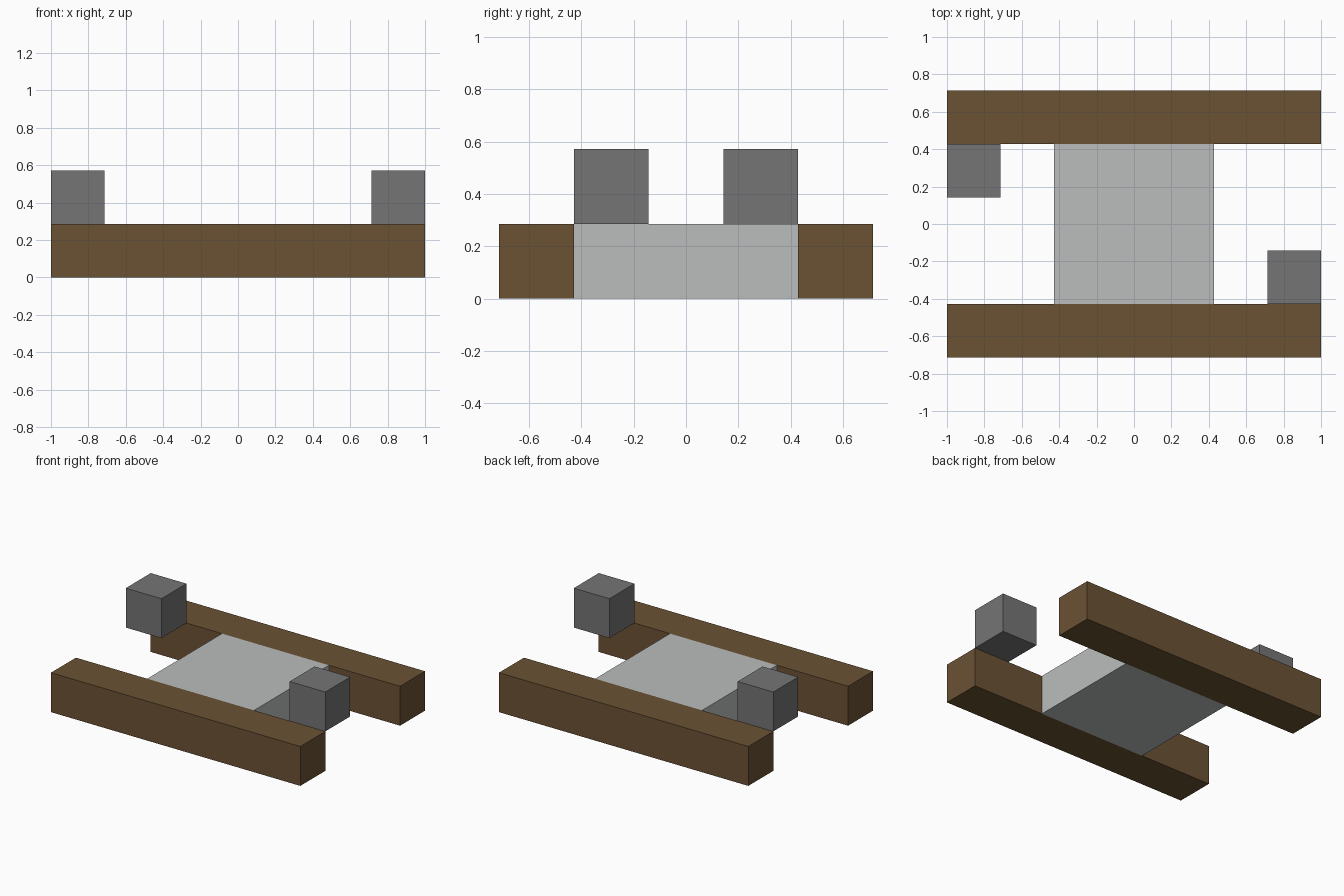
import bpy
import bmesh
from mathutils import Matrix, Vector

cube = bpy.data.objects.get("Cube")
if cube:
    bpy.data.objects.remove(cube, do_unlink=True)

# Every part sits on a lattice of sevenths
UNIT = 2 / 7


def make_material(name, rgb):
    mat = bpy.data.materials.new(name)
    mat.use_nodes = True
    color = (*rgb, 1)
    mat.diffuse_color = color
    bsdf = next(n for n in mat.node_tree.nodes if n.type == "BSDF_PRINCIPLED")
    bsdf.inputs["Base Color"].default_value = color
    return mat


def make_box(name, center, size, mat):
    """Flat-shaded box; centre and size are in lattice units."""
    mesh = bpy.data.meshes.new(name)
    bm = bmesh.new()
    bmesh.ops.create_cube(bm, size=1, matrix=Matrix.Diagonal((*(Vector(size) * UNIT), 1)))
    bm.to_mesh(mesh)
    bm.free()
    mesh.materials.append(mat)
    obj = bpy.data.objects.new(name, mesh)
    obj.location = Vector(center) * UNIT
    bpy.context.collection.objects.link(obj)
    return obj


wood = make_material("brown wood", (0.146, 0.084, 0.034))
dark = make_material("dark grey", (0.178, 0.178, 0.178))
pale = make_material("pale grey", (0.497, 0.515, 0.515))

# Central slab between the beams
make_box("center_slab", (0, 0, 0.5), (3, 3, 1), pale)

# Long beams, each with a block on diagonally opposite corners
for side, s in (("front", -1), ("back", 1)):
    make_box(side + "_beam", (0, 2 * s, 0.5), (7, 1, 1), wood)
    make_box(side + "_block", (-3 * s, s, 1.5), (1, 1, 1), dark)
